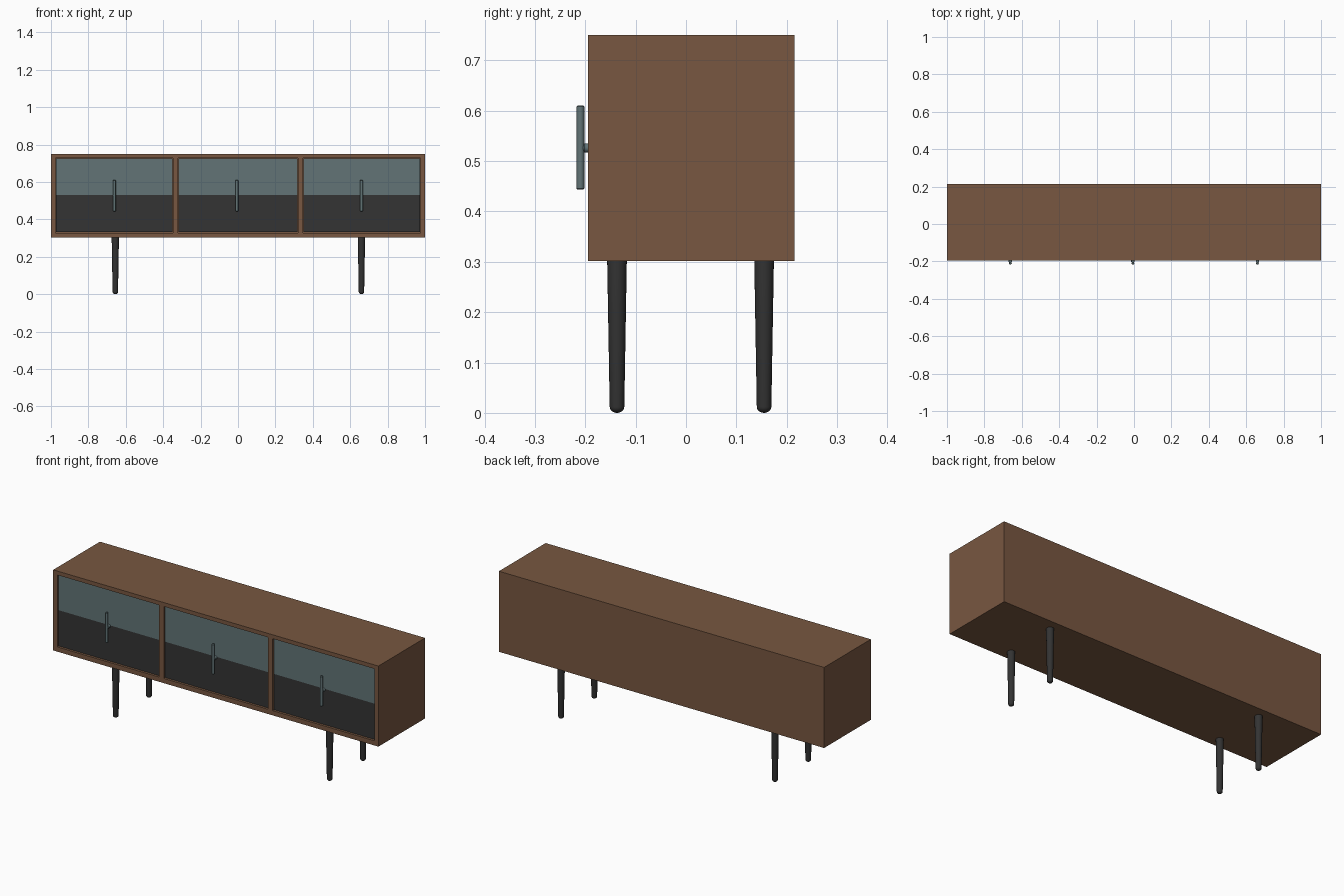
import bpy, bmesh, math
from mathutils import Vector, Matrix

if "Cube" in bpy.data.objects:
    bpy.data.objects.remove(bpy.data.objects["Cube"])


def material(name, rgb):
    m = bpy.data.materials.new(name)
    m.diffuse_color = (*rgb, 1)
    m.use_nodes = True
    m.node_tree.nodes["Principled BSDF"].inputs["Base Color"].default_value = m.diffuse_color
    return m


WOOD = material("brown wood", (0.188, 0.095, 0.052))
TEAL = material("grey teal", (0.122, 0.175, 0.182))
DARK = material("charcoal", (0.033, 0.033, 0.033))

FRONT, BACK = -0.195, 0.215
BOTTOM, TOP = 0.302, 0.75
SPLIT = 0.53
DOORS = [("left", -0.975, -0.348), ("middle", -0.32, 0.32), ("right", 0.348, 0.975)]
Z0, Z1 = 0.328, 0.728


def box(bm, lo, hi):
    lo, hi = Vector(lo), Vector(hi)
    m = Matrix.Translation((lo + hi) / 2) @ Matrix.Diagonal((*(hi - lo), 1))
    bmesh.ops.create_cube(bm, size=1, matrix=m)


def cut(bm, co, no):
    bmesh.ops.bisect_plane(bm, geom=bm.verts[:] + bm.edges[:] + bm.faces[:],
                           plane_co=co, plane_no=no)


def finish(bm, name, mats, smooth=False):
    bmesh.ops.recalc_face_normals(bm, faces=bm.faces[:])
    me = bpy.data.meshes.new(name)
    bm.to_mesh(me)
    bm.free()
    ob = bpy.data.objects.new(name, me)
    bpy.context.collection.objects.link(ob)
    for m in mats:
        me.materials.append(m)
    if smooth:
        bpy.context.view_layer.objects.active = ob
        ob.select_set(True)
        bpy.ops.object.shade_smooth_by_angle(angle=math.radians(40))
        ob.select_set(False)
    return ob


def lathe(name, profile, loc, mat, steps=24):
    """Spin (radius, z) points about a vertical axis."""
    bm = bmesh.new()
    vs = [bm.verts.new((r, 0, z)) for r, z in profile]
    es = [bm.edges.new(p) for p in zip(vs, vs[1:])]
    bmesh.ops.spin(bm, geom=vs + es, cent=(0, 0, 0), axis=(0, 0, 1),
                   angle=math.tau, steps=steps)
    bmesh.ops.remove_doubles(bm, verts=bm.verts[:], dist=1e-5)
    ob = finish(bm, name, [mat], True)
    ob.location = loc
    return ob


# Cabinet: one block with three shallow door openings
bm = bmesh.new()
box(bm, (-1, FRONT, BOTTOM), (1, BACK, TOP))
for _, a, b in DOORS:
    cut(bm, (a, 0, 0), (1, 0, 0))
    cut(bm, (b, 0, 0), (1, 0, 0))
for z in (Z0, Z1):
    cut(bm, (0, 0, z), (0, 0, 1))
openings = []
for f in bm.faces:
    c = f.calc_center_median()
    if f.normal.y < -0.9 and Z0 < c.z < Z1 and any(a < c.x < b for _, a, b in DOORS):
        openings.append(f)
bm_new = bmesh.ops.extrude_discrete_faces(bm, faces=openings)["faces"]
for f in bm_new:
    bmesh.ops.translate(bm, verts=f.verts[:], vec=(0, 0.03, 0))
finish(bm, "cabinet", [WOOD])

# Two-tone doors and their handles
GAP = 0.003
for side, a, b in DOORS:
    bm = bmesh.new()
    box(bm, (a + GAP, FRONT + 0.008, Z0 + GAP), (b - GAP, FRONT + 0.029, Z1 - GAP))
    cut(bm, (0, 0, SPLIT), (0, 0, 1))
    for f in bm.faces:
        f.material_index = 0 if f.calc_center_median().z > SPLIT else 1
    finish(bm, side + "_door", [TEAL, DARK])

    x = {"left": -0.661, "middle": -0.006, "right": 0.66}[side]
    r = 0.0075
    lathe(side + "_handle_bar",
          [(0, 0.443), (r - 0.002, 0.443), (r, 0.445), (r, 0.608), (r - 0.002, 0.61), (0, 0.61)],
          (x, -0.2095, 0), TEAL, 16)
    post = lathe(side + "_handle_post",
                 [(0.009, 0), (0.009, 0.016), (0.006, 0.018), (0.006, 0.024), (0, 0.024)],
                 (x, FRONT + 0.009, 0.526), TEAL, 16)
    post.rotation_euler.x = math.pi / 2

# Tapered legs with rounded feet
foot = 0.0145
profile = [(foot * math.sin(t), 0.012 * (1 - math.cos(t)))
           for t in [i * math.pi / 12 for i in range(7)]]
profile += [(0.0195, BOTTOM + 0.001), (0, BOTTOM + 0.001)]
for row, y in (("front", -0.137), ("back", 0.155)):
    for side, x in (("left", -0.656), ("right", 0.66)):
        lathe(f"{row}_{side}_leg", profile, (x, y, 0), DARK)
